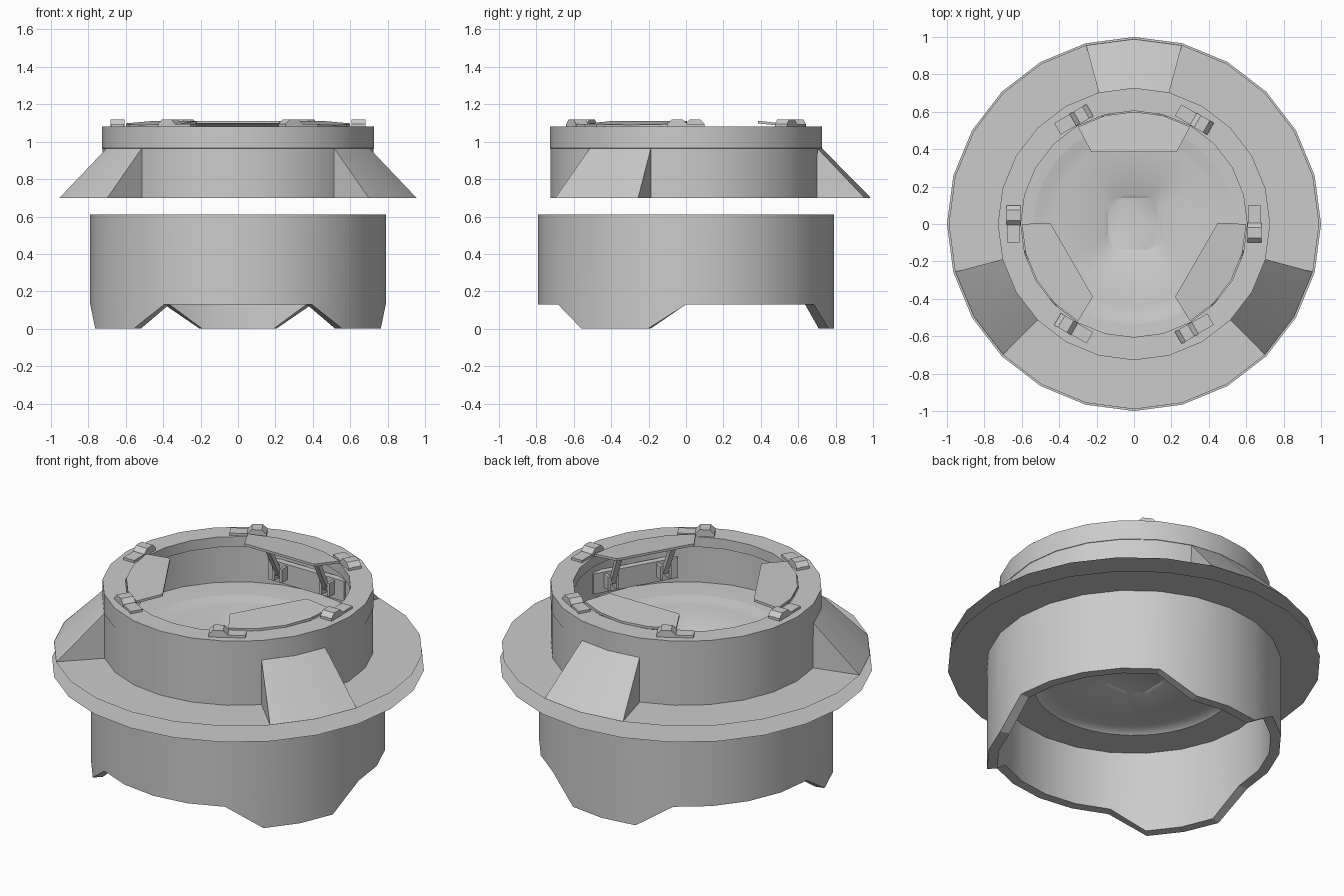
import bpy, bmesh, math
from mathutils import Matrix, Vector

if "Cube" in bpy.data.objects:
    bpy.data.objects.remove(bpy.data.objects["Cube"])

grey = bpy.data.materials.new("plain_grey")
grey.diffuse_color = (0.6, 0.6, 0.6, 1)
grey.use_nodes = True
grey.node_tree.nodes["Principled BSDF"].inputs["Base Color"].default_value = grey.diffuse_color


def finish(bm, name, smooth=False, recalc=True):
    if recalc:
        bmesh.ops.recalc_face_normals(bm, faces=bm.faces)
    me = bpy.data.meshes.new(name)
    bm.to_mesh(me)
    bm.free()
    me.materials.append(grey)
    ob = bpy.data.objects.new(name, me)
    bpy.context.collection.objects.link(ob)
    if smooth:
        bpy.ops.object.select_all(action='DESELECT')
        ob.select_set(True)
        bpy.context.view_layer.objects.active = ob
        bpy.ops.object.shade_smooth_by_angle(angle=math.radians(30))
    return ob


def loft(name, profile, n=24, cap=None):
    """Profile of (radius, height); either may be a function of the angle."""
    bm = bmesh.new()
    val = lambda v, a: v(a) if callable(v) else v
    loops = []
    for r, z in profile:
        loop = []
        for j in range(n):
            a = 2 * math.pi * j / n
            rr = val(r, a)
            loop.append(bm.verts.new((rr * math.cos(a), rr * math.sin(a), val(z, a))))
        loops.append(loop)
    for a, b in zip(loops, loops[1:]):
        for j in range(n):
            k = (j + 1) % n
            bm.faces.new((a[j], a[k], b[k], b[j]))
    if cap == 'end':
        bm.faces.new(loops[-1])
    if cap == 'start':
        bm.faces.new(loops[0][::-1])
    return finish(bm, name, True, False)


def squircle(s):
    def f(a):
        return s / (abs(math.cos(a)) ** 7 + abs(math.sin(a)) ** 7) ** (1 / 7)
    return f


def tooth(a):
    # three downward teeth, centred at 90, 210 and 330 degrees
    d = (math.degrees(a) - 30) % 120 - 60
    return 0.0 if abs(d) < 16 else 0.13


def prism(bm, low, high):
    n = len(low)
    a = [bm.verts.new(p) for p in low]
    b = [bm.verts.new(p) for p in high]
    bm.faces.new(a[::-1])
    bm.faces.new(b)
    for i in range(n):
        k = (i + 1) % n
        bm.faces.new((a[i], a[k], b[k], b[i]))


def box(bm, lo, hi):
    lo, hi = Vector(lo), Vector(hi)
    m = Matrix.Translation((lo + hi) / 2) @ Matrix.Diagonal((*(hi - lo), 1))
    bmesh.ops.create_cube(bm, size=1, matrix=m)


def rod(bm, p, q, w, d):
    p, q = Vector(p), Vector(q)
    m = (Matrix.Translation((p + q) / 2) @ (q - p).to_track_quat('Z', 'Y').to_matrix().to_4x4()
         @ Matrix.Diagonal((w, d, (q - p).length, 1)))
    bmesh.ops.create_cube(bm, size=1, matrix=m)


def turn(bm, deg):
    bmesh.ops.transform(bm, matrix=Matrix.Rotation(math.radians(deg), 4, 'Z'), verts=bm.verts)


# lower skirt with teeth, and underside of the flange
loft("lower_skirt", [(0.735, 0.48), (0.735, tooth), (0.79, tooth), (0.79, 0.61), (1.0, 0.61)])
# upper collar with top of the flange (the flange edge is open), overhanging lip and wide cavity
loft("upper_collar", [(0.99, 0.70), (0.725, 0.70), (0.725, 0.964), (0.728, 0.965),
                      (0.728, 1.08), (0.605, 1.08), (0.605, 1.02), (0.70, 1.02), (0.70, 0.768)])
# flat floor and ceiling, each with a shallow dish and a rounded square recess
loft("cavity_floor", [(0.702, 0.768), (0.54, 0.768), (0.53, 0.767), (0.49, 0.757), (0.44, 0.751),
                      (squircle(0.155), 0.745), (squircle(0.138), 0.735)], 48, 'end')
loft("skirt_ceiling", [(squircle(0.138), 0.522), (squircle(0.155), 0.512), (0.44, 0.506), (0.49, 0.50),
                       (0.53, 0.488), (0.54, 0.48), (0.737, 0.48)], 48, 'start')

for i in range(3):
    deg = 120 * i

    # sloped buttress on the flange
    bm = bmesh.new()
    pts = []
    for a in (75, 90, 105):
        c, s = math.cos(math.radians(a)), math.sin(math.radians(a))
        pts.append([bm.verts.new((r * c, r * s, z)) for r, z in ((0.722, 0.70), (0.988, 0.70), (0.727, 0.965))])
    for p, q in zip(pts, pts[1:]):
        for u, v in ((0, 1), (1, 2), (2, 0)):
            bm.faces.new((p[u], p[v], q[v], q[u]))
    bm.faces.new(pts[0])
    bm.faces.new(pts[2][::-1])
    turn(bm, deg)
    finish(bm, f"buttress_{i + 1}", True)

    # tilted flap over the opening
    bm = bmesh.new()
    arc = [(0.6 * math.cos(math.radians(a)), 0.6 * math.sin(math.radians(a))) for a in range(60, 121, 15)]
    outline = arc + [(-0.228, 0.385), (0.228, 0.385)]
    height = lambda y: 1.09 + (0.6 - y) * 0.1
    prism(bm, [(x, y, height(y) - 0.014) for x, y in outline], [(x, y, height(y)) for x, y in outline])
    turn(bm, deg)
    finish(bm, f"flap_{i + 1}")

    # wall plate with hinge lugs and arms under the flap
    bm = bmesh.new()
    box(bm, (-0.25, 0.635, 0.80), (0.25, 0.672, 0.92))
    for s in (-1, 1):
        for off in (-0.025, 0.025):
            x = s * 0.155 + off
            box(bm, (x - 0.008, 0.585, 0.83), (x + 0.008, 0.64, 0.91))
        rod(bm, (s * 0.155, 0.605, 0.865), (s * 0.16, 0.49, 1.09), 0.03, 0.025)
        rod(bm, (s * 0.16, 0.525, 1.02), (s * 0.16, 0.57, 1.085), 0.025, 0.02)
    turn(bm, deg)
    finish(bm, f"flap_hinge_{i + 1}")

# six clips on the top ring: low pad plus raised trapezoid block
for i in range(6):
    bm = bmesh.new()
    box(bm, (0.61, -0.1, 1.075), (0.68, 0.1, 1.094))
    side = [(-0.1, 1.075), (0.005, 1.075), (0.005, 1.095), (-0.02, 1.12), (-0.075, 1.12), (-0.1, 1.095)]
    prism(bm, [(0.608, y, z) for y, z in side], [(0.682, y, z) for y, z in side])
    turn(bm, 60 * i)
    finish(bm, f"ring_clip_{i + 1}")
